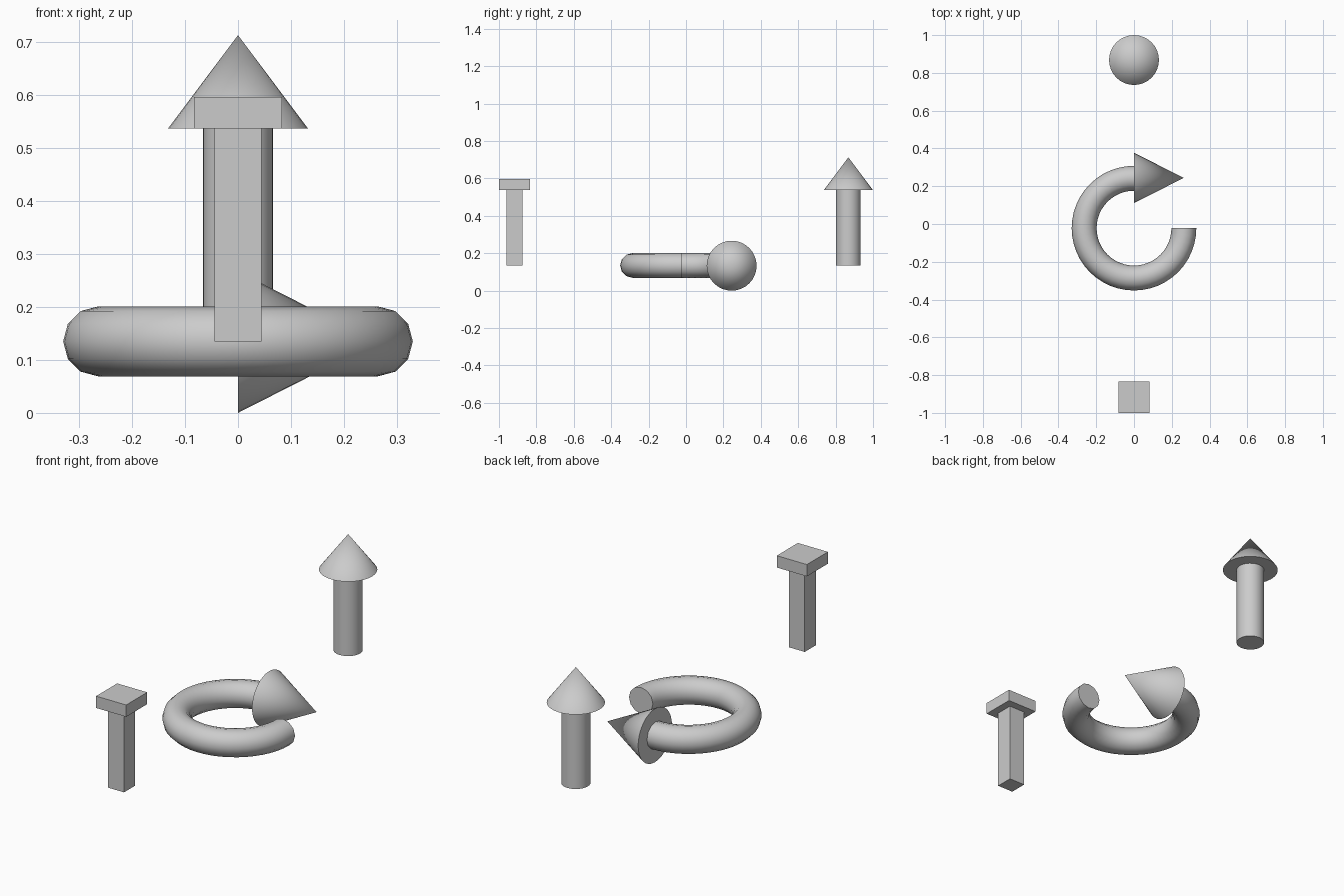
import bpy, bmesh
from math import sin, cos, pi, radians
from mathutils import Matrix, Vector

if "Cube" in bpy.data.objects:
    bpy.data.objects.remove(bpy.data.objects["Cube"])

Z0 = 0.135   # common base height of the handles
R = 0.066    # shaft radius


def finish(name, bm, smooth=True):
    bmesh.ops.recalc_face_normals(bm, faces=bm.faces[:])
    me = bpy.data.meshes.new(name)
    bm.to_mesh(me)
    bm.free()
    ob = bpy.data.objects.new(name, me)
    bpy.context.collection.objects.link(ob)
    if smooth:
        bpy.ops.object.select_all(action='DESELECT')
        ob.select_set(True)
        bpy.context.view_layer.objects.active = ob
        bpy.ops.object.shade_smooth_by_angle(angle=radians(40))
    return ob


def round_part(name, r1, r2, length, base, turn=Matrix()):
    """Cylinder or cone starting at base, along z unless turned."""
    bm = bmesh.new()
    bmesh.ops.create_cone(bm, cap_ends=True, segments=32, radius1=r1, radius2=r2, depth=length,
                          matrix=Matrix.Translation(base) @ turn @ Matrix.Translation((0, 0, length / 2)))
    return finish(name, bm)


def box(name, width, z1, z2, y):
    bm = bmesh.new()
    bmesh.ops.create_cube(bm, size=1, matrix=Matrix.Translation((0, y, (z1 + z2) / 2))
                          @ Matrix.Diagonal((width, width, z2 - z1, 1)))
    return finish(name, bm, smooth=False)


# Move handle: upright arrow
round_part("move_shaft", R, R, 0.402, (0, 0.868, Z0))
round_part("move_arrowhead", 0.132, 0, 0.176, (0, 0.868, 0.537))

# Scale handle: square post with a flat block on top
box("scale_post", 0.088, Z0, 0.537, -0.917)
box("scale_head", 0.166, 0.537, 0.596, -0.917)

# Rotate handle: three-quarter ring with capped ends
RING, CY, SIDES, STEPS = 0.264, -0.022, 12, 36
bm = bmesh.new()
loops = []
for i in range(STEPS + 1):
    a = pi / 2 + 1.5 * pi * i / STEPS
    loops.append([bm.verts.new(((RING + R * cos(t)) * cos(a), CY + (RING + R * cos(t)) * sin(a), Z0 + R * sin(t)))
                  for t in (2 * pi * j / SIDES for j in range(SIDES))])
for p, q in zip(loops, loops[1:]):
    for j in range(SIDES):
        k = (j + 1) % SIDES
        bm.faces.new((p[j], p[k], q[k], q[j]))
bm.faces.new(loops[0])
bm.faces.new(loops[-1])
finish("rotate_ring", bm)

# Arrowhead on the ring, pointing to +x
round_part("rotate_arrowhead", 0.1335, 0, 0.263, (0, CY + RING + 0.002, 0.1335),
           Matrix.Rotation(pi / 2, 4, 'Y'))
